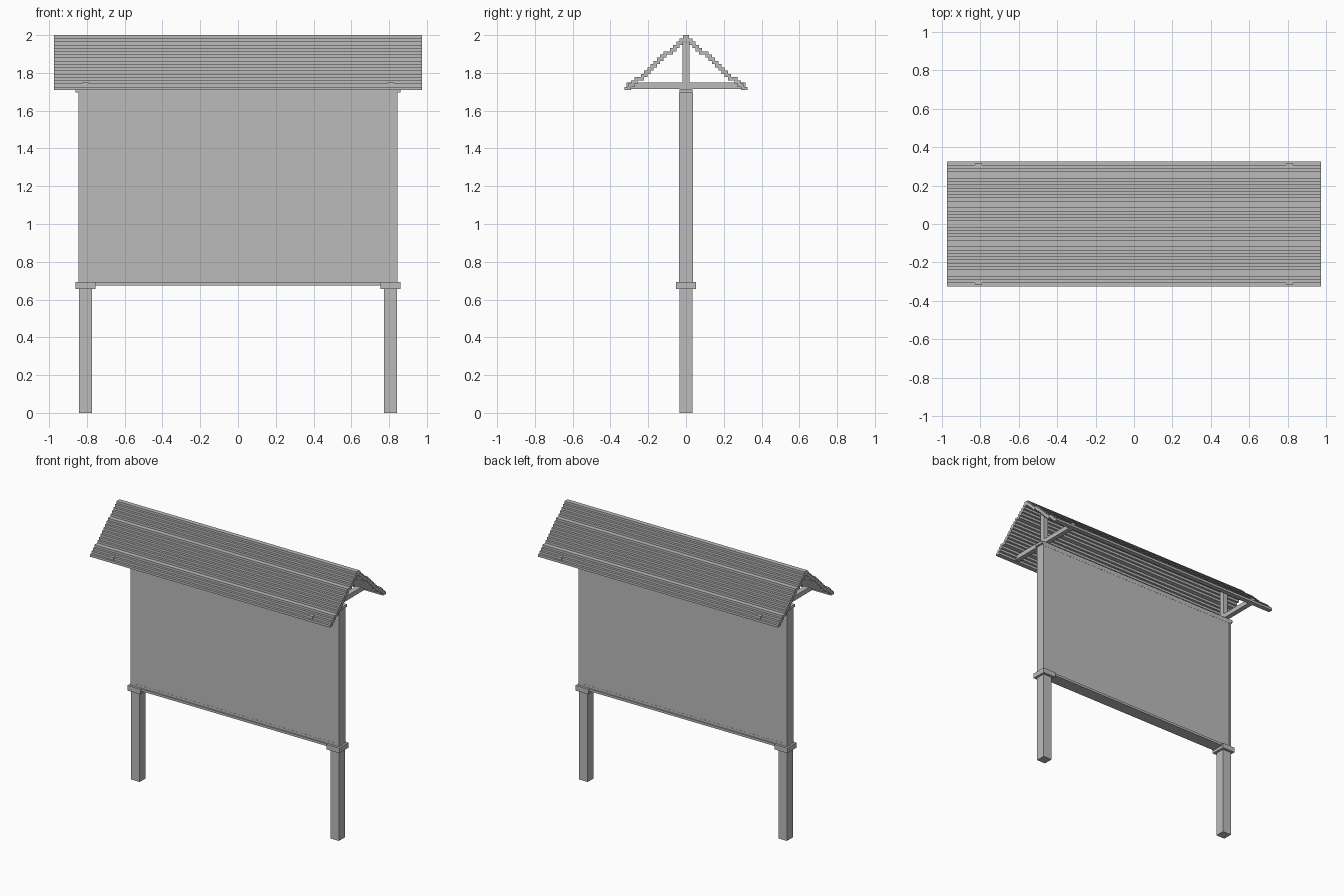
import bpy, bmesh

cube = bpy.data.objects.get("Cube")
if cube:
    bpy.data.objects.remove(cube, do_unlink=True)

U = 2 / 117  # building module

grey = bpy.data.materials.new("plain grey")
grey.use_nodes = True
COLOUR = (0.5, 0.5, 0.5, 1)
grey.diffuse_color = COLOUR
grey.node_tree.nodes["Principled BSDF"].inputs["Base Color"].default_value = COLOUR


def finish(name, bm):
    bmesh.ops.recalc_face_normals(bm, faces=bm.faces)
    mesh = bpy.data.meshes.new(name)
    bm.to_mesh(mesh)
    bm.free()
    mesh.materials.append(grey)
    obj = bpy.data.objects.new(name, mesh)
    bpy.context.collection.objects.link(obj)
    return obj


def box(name, x, y, z):
    """Box from (min, max) pairs along each axis."""
    bm = bmesh.new()
    bmesh.ops.create_cube(bm, size=1)
    for v in bm.verts:
        for i, (lo, hi) in enumerate((x, y, z)):
            v.co[i] = lo if v.co[i] < 0 else hi
    return finish(name, bm)


def sym(h):
    return (-h, h)


# Posts with collars, cross beams and king posts at both ends
for side, s in (("left", 1), ("right", -1)):
    def span(a, b):
        return tuple(sorted((s * a, s * b)))
    box(side + "_post", span(0.773, 0.843), sym(0.035), (0, 1.695))
    box(side + "_collar", span(0.755, 0.86), sym(0.054), (0.655, 0.692))
    box(side + "_cross_beam", span(0.79, 0.826), sym(0.315), (1.714, 1.748))
    box(side + "_king_post", span(0.79, 0.826), sym(0.0175), (1.748, 1.96))
    box(side + "_frame_stile", span(0.828, 0.845), sym(0.037), (0.692, 1.695))

# Display board and its rails
box("display_board", sym(0.83), sym(0.036), (0.70, 1.69))
box("bottom_rail", sym(0.843), sym(0.037), (0.675, 0.71))
box("bottom_ledge", sym(0.80), sym(0.045), (0.675, 0.692))
box("top_rail", sym(0.843), sym(0.037), (1.68, 1.696))
box("top_beam", sym(0.86), sym(0.035), (1.695, 1.714))

# Stepped roof: one profile, swept along x
levels, drop = [], 0
for col in range(19):
    levels.append(2 - drop * U)
    if col not in (5, 14):
        drop += 1
unders = [z - U for z in levels[1:] + levels[-1:]]


def stairs(heights):
    pts = []
    for i, z in enumerate(heights):
        pts += [(i * U, z), ((i + 1) * U, z)]
    return pts


half = stairs(levels) + stairs(unders)[::-1]
bm = bmesh.new()
for s in (1, -1):
    face = bm.faces.new([bm.verts.new((-0.973, s * y, z)) for y, z in half])
    ext = bmesh.ops.extrude_face_region(bm, geom=[face], use_keep_orig=True)
    verts = [g for g in ext["geom"] if isinstance(g, bmesh.types.BMVert)]
    bmesh.ops.translate(bm, verts=verts, vec=(1.946, 0, 0))
# Remove the seam under the ridge and repeated points
seam = [f for f in bm.faces if all(abs(v.co.y) < 1e-6 for v in f.verts)]
bmesh.ops.delete(bm, geom=seam, context="FACES")
bmesh.ops.remove_doubles(bm, verts=bm.verts, dist=1e-5)
finish("stepped_roof", bm)
